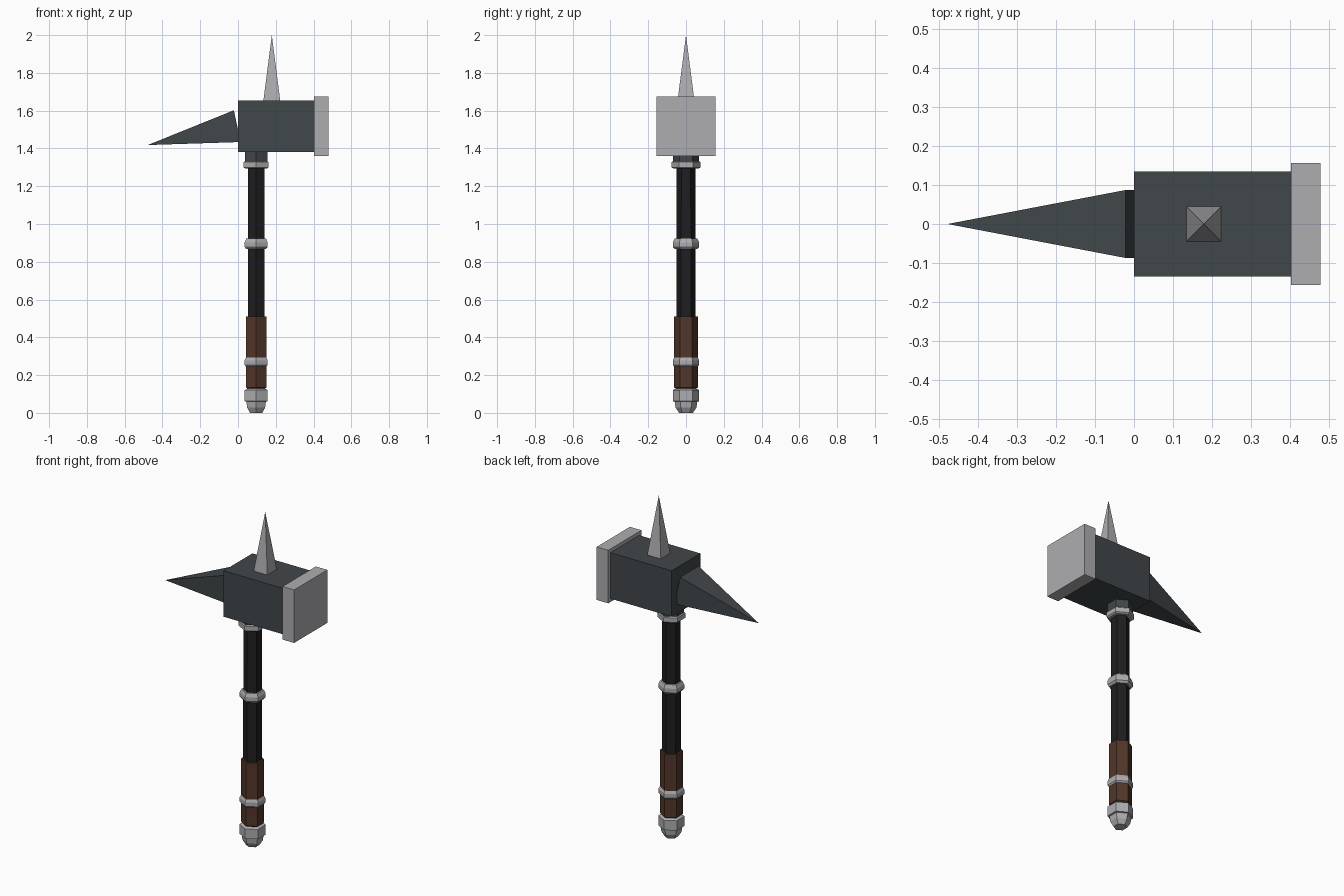
import bpy, bmesh, math
from mathutils import Vector

if "Cube" in bpy.data.objects:
    bpy.data.objects.remove(bpy.data.objects["Cube"])

AXIS_X = 0.096  # handle axis


def material(name, rgb):
    m = bpy.data.materials.new(name)
    m.diffuse_color = (*rgb, 1)
    m.use_nodes = True
    m.node_tree.nodes["Principled BSDF"].inputs["Base Color"].default_value = m.diffuse_color
    return m


SILVER = material("silver steel", (0.42, 0.42, 0.44))
SLATE = material("dark slate steel", (0.053, 0.063, 0.069))
BLACK = material("black shaft", (0.013, 0.013, 0.014))
LEATHER = material("brown leather", (0.085, 0.037, 0.022))


def finish(name, bm, mat):
    bmesh.ops.recalc_face_normals(bm, faces=bm.faces)
    mesh = bpy.data.meshes.new(name)
    bm.to_mesh(mesh)
    bm.free()
    mesh.materials.append(mat)
    ob = bpy.data.objects.new(name, mesh)
    bpy.context.collection.objects.link(ob)
    return ob


def hex_part(name, profile, mat):
    """Six-sided turned part; profile is a list of (radius, z), capped."""
    bm = bmesh.new()
    rings = []
    for r, z in profile:
        angles = [math.radians(30 + 60 * i) for i in range(6)]
        rings.append([bm.verts.new((AXIS_X + r * math.cos(a), r * math.sin(a), z)) for a in angles])
    for lo, hi in zip(rings, rings[1:]):
        for i in range(6):
            j = (i + 1) % 6
            bm.faces.new((lo[i], lo[j], hi[j], hi[i]))
    bm.faces.new(rings[0])
    bm.faces.new(rings[-1])
    return finish(name, bm, mat)


def box(name, lo, hi, mat):
    bm = bmesh.new()
    bmesh.ops.create_cube(bm, size=1)
    lo, hi = Vector(lo), Vector(hi)
    for v in bm.verts:
        v.co = (lo + hi) / 2 + v.co * (hi - lo)
    return finish(name, bm, mat)


def pyramid(name, base, tip, mat):
    bm = bmesh.new()
    b = [bm.verts.new(p) for p in base]
    t = bm.verts.new(tip)
    bm.faces.new(b)
    for i in range(4):
        bm.faces.new((b[i], b[(i + 1) % 4], t))
    return finish(name, bm, mat)


# Handle
hex_part("pommel", [(0.037, 0), (0.055, 0.028), (0.06, 0.06), (0.07, 0.062),
                    (0.07, 0.12), (0.055, 0.128)], SILVER)
hex_part("grip", [(0.05, 0.125), (0.0625, 0.135), (0.0625, 0.51)], LEATHER)
hex_part("shaft", [(0.051, 0.5), (0.05, 1.34)], BLACK)
for name, z in (("lower_ring", 0.27), ("middle_ring", 0.895)):
    hex_part(name, [(0.06, z - 0.028), (0.07, z - 0.016), (0.07, z + 0.008),
                    (0.06, z + 0.028)], SILVER)
hex_part("upper_collar", [(0.066, 1.293), (0.076, 1.3), (0.076, 1.327), (0.07, 1.332)], SILVER)
hex_part("head_socket", [(0.069, 1.33), (0.069, 1.39)], SLATE)

# Head and striking plate
box("hammer_head", (0, -0.135, 1.38), (0.405, 0.135, 1.653), SLATE)
box("striking_plate", (0.402, -0.156, 1.36), (0.478, 0.156, 1.675), SILVER)

# Top spike
cx, h = 0.179, 0.045
pyramid("top_spike", [(cx - h, -h, 1.65), (cx + h, -h, 1.65), (cx + h, h, 1.65),
                      (cx - h, h, 1.65)], (cx, 0, 2.0), SILVER)

# Drooping rear spike, its base tilted into the head
w = 0.087
pyramid("rear_spike", [(-0.022, -w, 1.602), (-0.022, w, 1.602), (0.014, w, 1.434),
                       (0.014, -w, 1.434)], (-0.478, 0, 1.418), SLATE)
